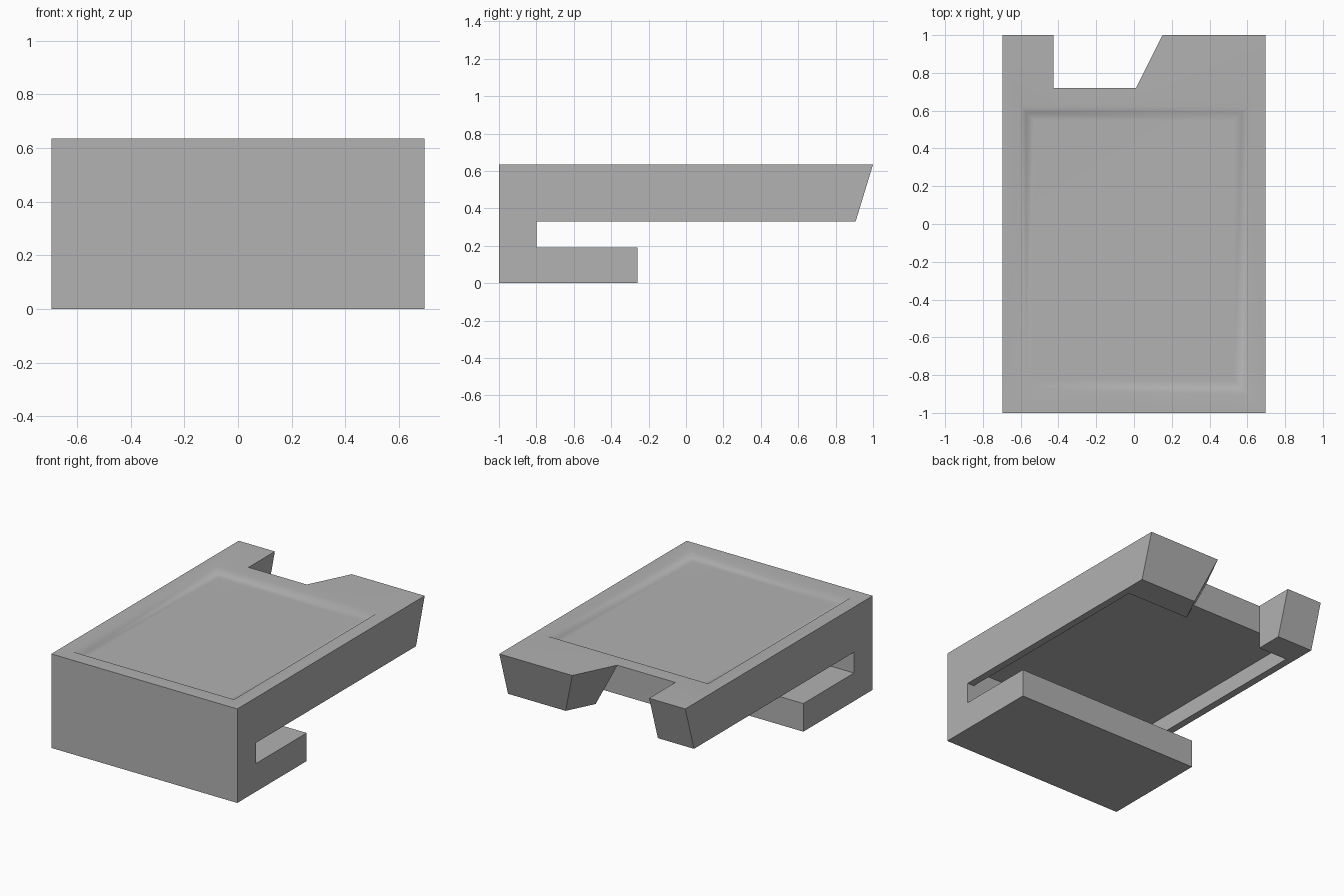
import bpy

if "Cube" in bpy.data.objects:
    bpy.data.objects.remove(bpy.data.objects["Cube"])

HALF_WIDTH = 0.695
TOP = 0.635
UNDERSIDE = 0.33


def loft(name, rings):
    """Closed solid skinned through rings that share a point count."""
    n = len(rings[0])
    verts = [p for ring in rings for p in ring]
    faces = [tuple(reversed(range(n))), tuple(range(len(verts) - n, len(verts)))]
    for r in range(len(rings) - 1):
        for i in range(n):
            a, b = r * n + i, r * n + (i + 1) % n
            faces.append((a, b, b + n, a + n))
    mesh = bpy.data.meshes.new(name)
    mesh.from_pydata(verts, [], faces)
    obj = bpy.data.objects.new(name, mesh)
    bpy.context.collection.objects.link(obj)
    return obj


def rectangle(x, y0, y1, z):
    return [(-x, y0, z), (x, y0, z), (x, y1, z), (-x, y1, z)]


def apply(obj, mod):
    bpy.ops.object.select_all(action='DESELECT')
    obj.select_set(True)
    bpy.context.view_layer.objects.active = obj
    bpy.ops.object.modifier_apply(modifier=mod.name)


def carve(obj, cutter):
    mod = obj.modifiers.new("carve", 'BOOLEAN')
    mod.operation = 'DIFFERENCE'
    mod.solver = 'EXACT'
    mod.object = cutter
    apply(obj, mod)
    bpy.data.objects.remove(cutter)


# Clip body: hooked side profile with a raked back end
profile = [(-1, 0), (-0.26, 0), (-0.26, 0.19), (-0.8, 0.19), (-0.8, UNDERSIDE),
           (0.907, UNDERSIDE), (1, TOP), (-1, TOP)]
body = loft("clip_body", [[(x, y, z) for y, z in profile]
                          for x in (-HALF_WIDTH, HALF_WIDTH)])

# Hollow underside, leaving thin side rims
carve(body, loft("underside_cutter", [rectangle(0.645, -0.8, 0.72, z)
                                      for z in (0.26, 0.44)]))


# Back notch: one straight side, one slanted and leaning side
def notch_ring(z):
    x = 0.01 + (TOP - z) * 0.526
    return [(-0.425, 0.72, z), (x, 0.72, z), (x + 0.2, 1.12, z), (-0.425, 1.12, z)]


carve(body, loft("notch_cutter", [notch_ring(0.25), notch_ring(0.75)]))

# Shallow dished tray in the top
dish = [(0.07, -0.036), (0.03, -0.03), (-0.03, 0.03)]
carve(body, loft("tray_cutter", [rectangle(0.6 - inset, -0.9 + inset, 0.62 - inset, TOP + dz)
                                 for inset, dz in dish]))

# Grey plastic
grey = bpy.data.materials.new("grey_plastic")
grey.use_nodes = True
colour = (0.445, 0.445, 0.445, 1)
grey.diffuse_color = colour
grey.node_tree.nodes["Principled BSDF"].inputs["Base Color"].default_value = colour
body.data.materials.clear()
body.data.materials.append(grey)
for poly in body.data.polygons:
    poly.material_index = 0

# Soft shading inside the tray, crisp outer edges
bpy.ops.object.select_all(action='DESELECT')
body.select_set(True)
bpy.context.view_layer.objects.active = body
bpy.ops.object.shade_smooth_by_angle(angle=0.9)
body.modifiers.new("even_shading", 'WEIGHTED_NORMAL').keep_sharp = True
